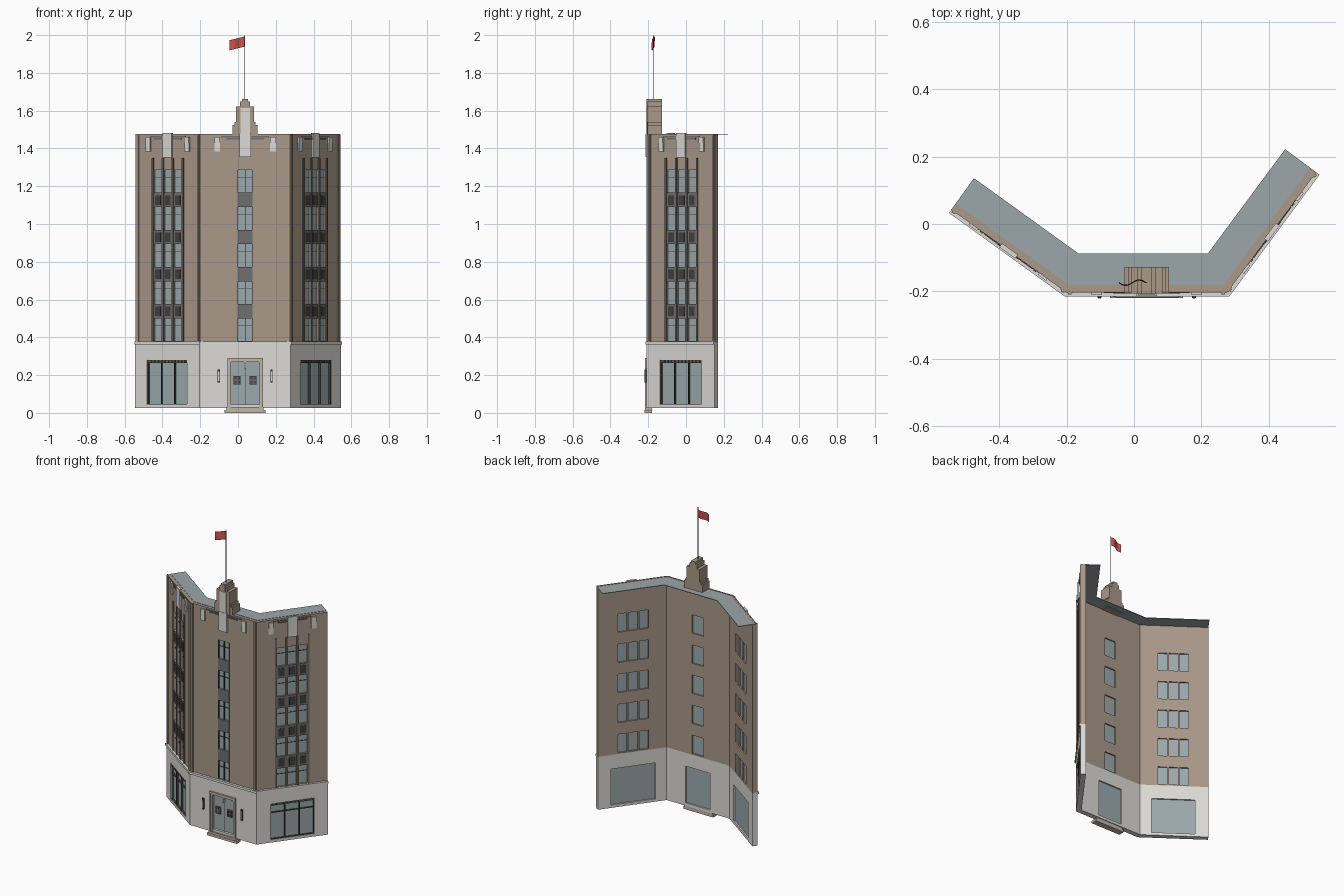
import bpy, bmesh, math
from mathutils import Vector

cube = bpy.data.objects.get("Cube")
if cube:
    bpy.data.objects.remove(cube, do_unlink=True)


def material(name, r, g, b):
    m = bpy.data.materials.new(name)
    m.use_nodes = True
    m.diffuse_color = (r, g, b, 1)
    m.node_tree.nodes["Principled BSDF"].inputs["Base Color"].default_value = (r, g, b, 1)
    return m


BROWN = material("brown wall", .40, .315, .25)
STONE = material("pale stone", .72, .71, .67)
GLASS = material("blue grey glass", .33, .40, .42)
ROOF = material("roof grey", .33, .385, .40)
DARK = material("dark metal", .055, .052, .05)
FIN = material("fin brown", .18, .145, .12)
PANEL = material("panel grey", .16, .16, .16)
TRIM = material("tan trim", .54, .46, .39)
RED = material("flag red", .58, .085, .075)

# Plan of the outer wall face, left to right as seen from the front
PLAN = [Vector(p) for p in ((-.54, .045), (-.2, -.2), (.275, -.2), (.538, .155))]


class Facade:
    def __init__(self, a, b):
        self.length = (b - a).length
        self.t = (b - a).normalized()
        self.n = Vector((self.t.y, -self.t.x))
        self.mid = (a + b) / 2
        self.s = self.length / .43

    def at(self, u, d, z):
        return (*(self.mid + self.t * u + self.n * d), z)


LEFT, FRONT, RIGHT = [Facade(a, b) for a, b in zip(PLAN, PLAN[1:])]
WALLS = (LEFT, FRONT, RIGHT)
WINGS = (LEFT, RIGHT)


def finish(name, bm, mat):
    bmesh.ops.recalc_face_normals(bm, faces=bm.faces)
    me = bpy.data.meshes.new(name)
    bm.to_mesh(me)
    bm.free()
    me.materials.append(mat)
    ob = bpy.data.objects.new(name, me)
    bpy.context.collection.objects.link(ob)
    return ob


def prism(bm, lower, upper):
    a = [bm.verts.new(p) for p in lower]
    b = [bm.verts.new(p) for p in upper]
    bm.faces.new(a)
    bm.faces.new(b)
    for i in range(len(a)):
        j = (i + 1) % len(a)
        bm.faces.new((a[i], a[j], b[j], b[i]))


def boxes(name, mat, items):
    """Boxes given as (facade, u centre, half width, d0, d1, z0, z1)."""
    bm = bmesh.new()
    for f, u, w, d0, d1, z0, z1 in items:
        ring = ((u - w, d0), (u + w, d0), (u + w, d1), (u - w, d1))
        prism(bm, [f.at(*c, z0) for c in ring], [f.at(*c, z1) for c in ring])
    return finish(name, bm, mat)


def offset(d):
    """Plan line moved outward by d with mitred corners."""
    line = [PLAN[0] + LEFT.n * d]
    for p, f, g in zip(PLAN[1:], WALLS, WALLS[1:]):
        line.append(p + (f.n + g.n) * d / (1 + f.n.dot(g.n)))
    return line + [PLAN[-1] + RIGHT.n * d]


def band(name, mat, d0, d1, z0, z1):
    ring = offset(d0) + offset(d1)[::-1]
    bm = bmesh.new()
    prism(bm, [(*p, z0) for p in ring], [(*p, z1) for p in ring])
    return finish(name, bm, mat)


def cut(wall, mat, openings):
    cutter = boxes("cutter", mat, [(f, u, w, -.06, .05, z0, z1) for f, u, w, z0, z1 in openings])
    mod = wall.modifiers.new("openings", "BOOLEAN")
    mod.operation, mod.solver, mod.object = "DIFFERENCE", "EXACT", cutter
    bpy.context.view_layer.update()
    done = wall.evaluated_get(bpy.context.evaluated_depsgraph_get())
    me = bpy.data.meshes.new_from_object(done)
    wall.modifiers.clear()
    wall.data = me
    me.materials.clear()
    me.materials.append(mat)
    bpy.data.objects.remove(cutter, do_unlink=True)


# Window layout: three bays on the wings, one bay on the front
BAYS = [(f, k * .066 * f.s, .028 * f.s) for f in WINGS for k in (-1, 0, 1)] + [(FRONT, 0, .04)]
PANE, STOREY = .12, .1965
FLOORS = [.38 + STOREY * i for i in range(5)]
windows = [(f, u, w, z, z + PANE) for f, u, w in BAYS for z in FLOORS]
shops = [(f, 0, .134 * f.s, .045, .28) for f in WINGS]
door = (FRONT, 0, .088, .045, .285)

# Wall shells and roof sheet
cut(band("upper_wall", BROWN, -.025, 0, .372, 1.475), BROWN, windows)
cut(band("base_wall", STONE, -.025, .008, .027, .372), STONE, shops + [door])
band("base_ledge", STONE, -.005, .015, .362, .377)
band("roof_sheet", ROOF, -.112, -.02, 1.473, 1.477)
band("roof_coping", BROWN, -.004, .003, 1.468, 1.477)

# Glazing
boxes("window_glass", GLASS, [(f, u, w + .001, -.016, -.010, z0, z1) for f, u, w, z0, z1 in windows])
boxes("shop_glass", GLASS, [(f, u, w, -.016, -.008, z0, z1) for f, u, w, z0, z1 in shops])
boxes("door_glass", GLASS, [(FRONT, 0, .088, -.016, -.006, .03, .285)])

# Window bars
bars = []
for f, u, w, z0, z1 in windows:
    bars.append((f, u, w, -.011, -.006, z0 + .079, z0 + .082))
    if f is FRONT:
        bars += [(f, u + k * w, .0012, -.011, .001, z0, z1) for k in (-.97, 0, .97)]
boxes("window_bars", DARK, bars)

# Spandrel panels between floors
gaps = [(z + PANE, z + STOREY) for z in FLOORS[:-1]]
boxes("front_spandrels", PANEL, [(FRONT, 0, .04, -.002, .002, z0, z1) for z0, z1 in gaps])
boxes("wing_spandrels", PANEL, [(f, u, w + .004, -.002, .002, z0, z1) for f, u, w in BAYS[:-1] for z0, z1 in gaps])
boxes("spandrel_reliefs", DARK, [(f, u, w * .65, .001, .004, z0 + .012, z1 - .014)
                                 for f, u, w in BAYS[:-1] for z0, z1 in gaps])

# Vertical fins on the wings
boxes("wing_fins", FIN, [(f, k * f.s, w, -.002, .007, .377, 1.35) for f in WINGS
                         for k, w in ((-.1, .005), (-.033, .006), (.033, .006), (.1, .005))])

# Corner pilasters at both ends of every facade
ends = [(f, k * (f.length / 2 - .010)) for f in WALLS for k in (-1, 1)]
boxes("corner_pilasters", BROWN, [(f, u, w, -.002, d, .377, 1.475) for f, u in ends
                                  for w, d in ((.005, .009), (.009, .005))])

# Shop window frames with a dentilled head
frames, dentils = [], []
for f, _, w, z0, z1 in shops:
    frames += [(f, k * w, .002, -.012, .004, z0, z1) for k in (-.98, -.33, .33, .98)]
    frames += [(f, 0, w, -.012, .004, z, z + h) for z, h in ((z0, .003), (.218, .002), (.265, .015))]
    dentils += [(f, k * w / 6, .006, 0, .010, .267, .278) for k in range(-5, 6)]
boxes("shop_frames", DARK, frames)
boxes("shop_dentils", FIN, dentils)

# Parapet ornament: stepped ledges, capitals and paired stone blocks
boxes("parapet_ledges", PANEL, [(f, 0, w * f.s, -.002, d, z, z + .007) for f in WALLS
                                for w, d, z in ((.115, .004, 1.459), (.09, .006, 1.448))])
boxes("wing_capitals", STONE, [(f, 0, .029, -.004, .010, 1.352, 1.482) for f in WINGS])
spots = [(f, k * (.148 if f is FRONT else .13 * f.s)) for f in WALLS for k in (-1, 1)]
boxes("parapet_blocks", STONE, [(f, u, .015, -.002, d, z0, z1) for f, u in spots
                                for d, z0, z1 in ((.010, 1.428, 1.46), (.007, 1.385, 1.428))])

# Stepped tower with its stone front strip
boxes("roof_tower", BROWN, [(FRONT, 0, w, -.072, d, 1.47, z) for w, d, z in (
    (.066, .004, 1.525), (.056, .005, 1.54), (.047, .006, 1.622),
    (.027, .007, 1.648), (.016, .008, 1.663))])
boxes("tower_strip", STONE, [(FRONT, 0, .030, -.002, .014, 1.355, 1.48), (FRONT, 0, .025, -.002, .011, 1.48, 1.615)])

# Entrance: stepped surround, doors, plates and steps
surround = []
for w, t, d, top in ((.094, .006, .018, .290), (.084, .005, .013, .280)):
    surround += [(FRONT, k * (w - t), t, -.01, d, .025, top) for k in (-1, 1)]
    surround.append((FRONT, 0, w, -.01, d, top - 2 * t, top))
boxes("door_surround", TRIM, surround)
boxes("door_bars", DARK, [(FRONT, u, .0012, -.01, -.003, .03, .27) for u in (-.076, 0, .076)])
boxes("door_plates", FIN, [(FRONT, k * .042, .018, -.01, .002, .15, .195) for k in (-1, 1)])
boxes("door_plate_studs", DARK, [(FRONT, k * .042 + j * .009, .005, 0, .006, z, z + .012)
                                 for k in (-1, 1) for j in (-1, 1) for z in (.156, .177)])
boxes("door_lamp", STONE, [(FRONT, 0, .005, -.01, .010, .235, .272)])
boxes("door_steps", TRIM, [(FRONT, 0, .108, -.02, .020, 0, .016), (FRONT, 0, .098, -.02, .017, .016, .030)])

# Wall lamps either side of the door
boxes("wall_lamps", DARK, [(FRONT, k * .14, .006, .006, .019, .16, .23) for k in (-1, 1)])
boxes("lamp_fronts", STONE, [(FRONT, k * .14, .004, .018, .021, .17, .22) for k in (-1, 1)])

# Flagpole and waving flag
pole = Vector((FRONT.mid.x - .002, -.174))
bpy.ops.mesh.primitive_cylinder_add(vertices=8, radius=.0018, depth=.34, location=(*pole, 1.83))
bpy.context.object.name = "flagpole"
bpy.context.object.data.materials.append(DARK)
bm = bmesh.new()
bmesh.ops.create_grid(bm, x_segments=12, y_segments=1, size=.5)
for v in bm.verts:
    s, h = .5 - v.co.x, v.co.y
    v.co = (pole.x - .08 * s, pole.y + .008 * math.sin(s * math.tau) + .004 * h, 1.966 - .02 * s + .054 * h)
finish("flag", bm, RED)
